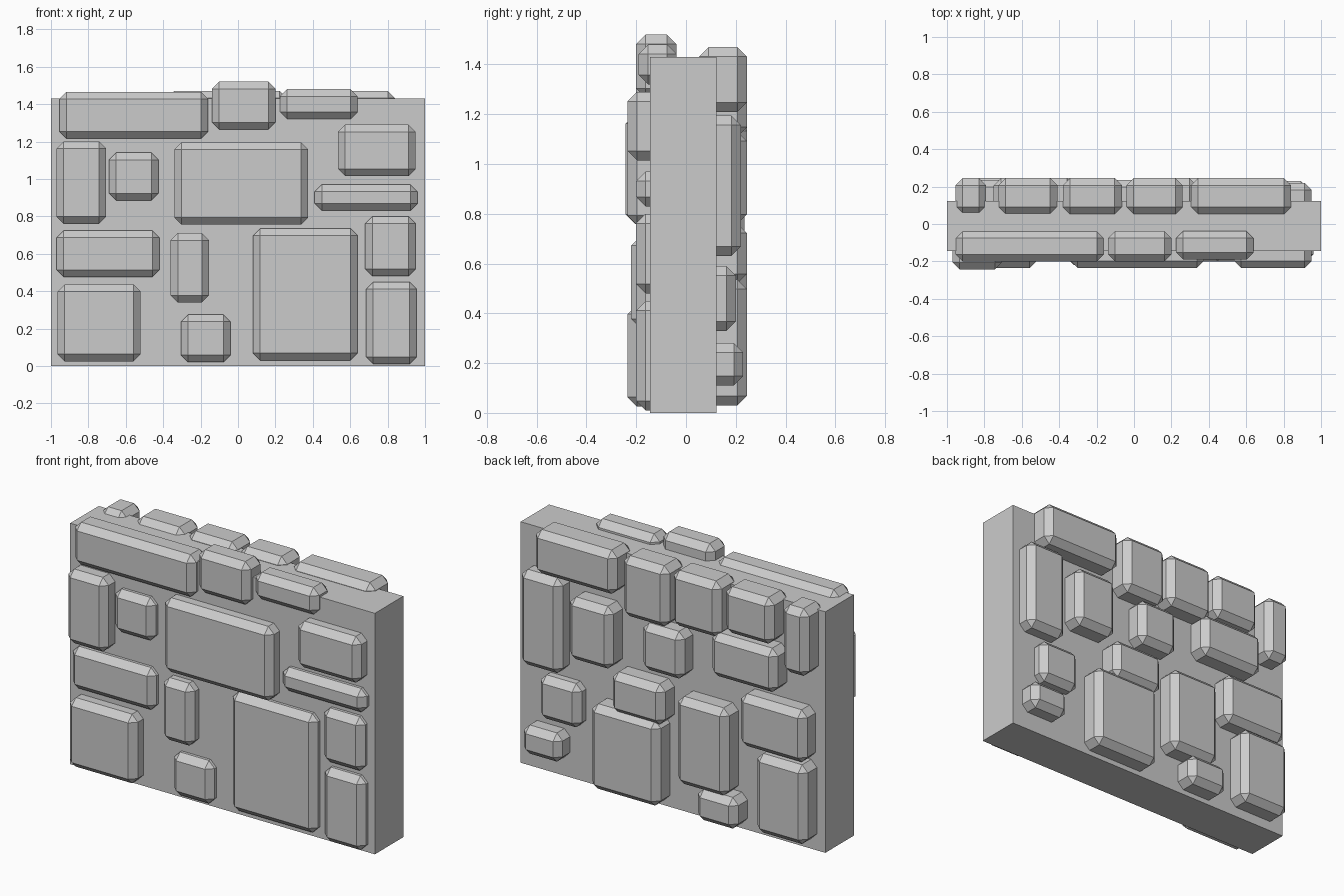
import bpy, bmesh
from mathutils import Vector


def box(name, x0, x1, y0, y1, z0, z1, chamfer=0.0):
    """Axis-aligned block with optional flat chamfer on every edge."""
    bm = bmesh.new()
    bmesh.ops.create_cube(bm, size=1)
    size = Vector((x1 - x0, y1 - y0, z1 - z0))
    mid = Vector((x1 + x0, y1 + y0, z1 + z0)) / 2
    for v in bm.verts:
        v.co = Vector(a * b for a, b in zip(v.co, size)) + mid
    if chamfer:
        bmesh.ops.bevel(bm, geom=bm.edges[:], offset=chamfer, segments=1,
                        profile=0.5, affect='EDGES')
    mesh = bpy.data.meshes.new(name)
    bm.to_mesh(mesh)
    bm.free()
    obj = bpy.data.objects.new(name, mesh)
    bpy.context.collection.objects.link(obj)
    return obj


CHAMFER = 0.038

# Wall core
box("wall_core", -1, 1, -0.145, 0.122, 0, 1.43)

# Front stones: x range, z range, outer depth
front = [
    (-0.955, -0.16, 1.215, 1.465, 0.2),
    (-0.14, 0.20, 1.265, 1.52, 0.2),
    (0.225, 0.64, 1.32, 1.48, 0.19),
    (0.535, 0.95, 1.015, 1.29, 0.235),
    (0.41, 0.96, 0.83, 0.97, 0.2),
    (0.68, 0.95, 0.48, 0.80, 0.2),
    (0.685, 0.955, 0.01, 0.45, 0.2),
    (0.08, 0.64, 0.03, 0.735, 0.2),
    (-0.34, 0.375, 0.755, 1.195, 0.235),
    (-0.97, -0.705, 0.76, 1.20, 0.243),
    (-0.69, -0.425, 0.885, 1.14, 0.2),
    (-0.97, -0.42, 0.475, 0.725, 0.2),
    (-0.36, -0.155, 0.34, 0.71, 0.22),
    (-0.965, -0.52, 0.025, 0.435, 0.235),
    (-0.305, -0.04, 0.02, 0.275, 0.2),
]
for i, (x0, x1, z0, z1, d) in enumerate(front):
    box(f"front_stone_{i + 1}", x0, x1, -d, -0.038, z0, z1, CHAMFER)

# Back stones: x range, z range, outer depth
back = [
    (0.305, 0.84, 1.21, 1.47, 0.245),
    (-0.04, 0.26, 1.11, 1.47, 0.245),
    (-0.38, -0.065, 1.14, 1.47, 0.245),
    (-0.725, -0.41, 1.19, 1.465, 0.245),
    (-0.955, -0.79, 1.06, 1.46, 0.245),
    (0.68, 0.95, 0.63, 1.195, 0.22),
    (0.33, 0.615, 0.76, 1.13, 0.245),
    (-0.13, 0.14, 0.82, 1.10, 0.235),
    (-0.75, -0.32, 0.91, 1.17, 0.245),
    (0.57, 0.84, 0.33, 0.59, 0.2),
    (-0.01, 0.335, 0.52, 0.76, 0.245),
    (0.675, 0.93, 0.11, 0.28, 0.23),
    (0.02, 0.47, 0.03, 0.535, 0.245),
    (-0.43, -0.095, 0.21, 0.73, 0.245),
    (-0.935, -0.50, 0.54, 0.85, 0.235),
    (-0.49, -0.225, 0.03, 0.215, 0.245),
    (-0.945, -0.615, 0.06, 0.53, 0.245),
]
for i, (x0, x1, z0, z1, d) in enumerate(back):
    box(f"back_stone_{i + 1}", x0, x1, 0.053, d, z0, z1, CHAMFER)
